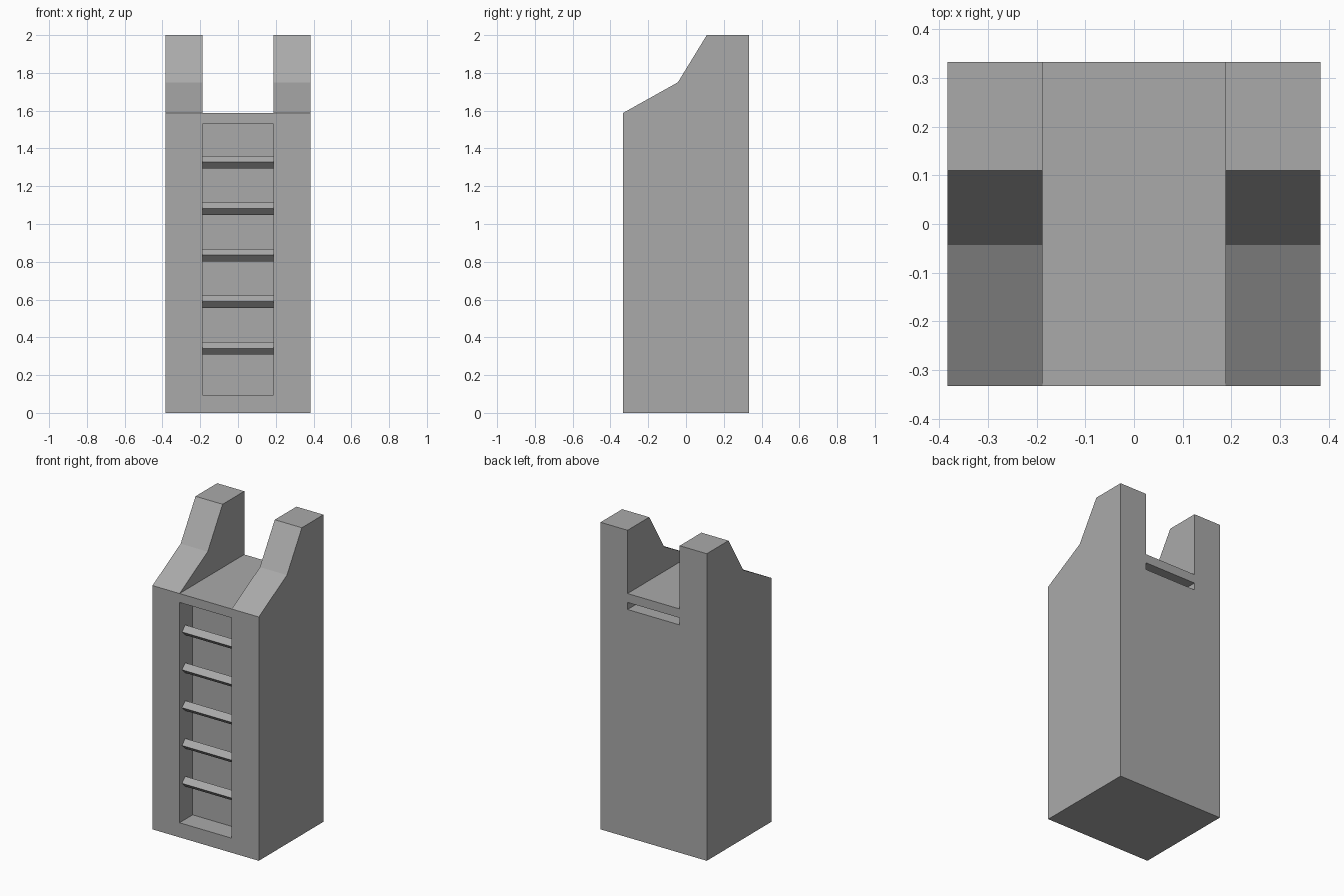
import bpy
import bmesh
import math

if "Cube" in bpy.data.objects:
    bpy.data.objects.remove(bpy.data.objects["Cube"], do_unlink=True)

HALF_W, HALF_D = 0.383, 0.333     # outer half width and half depth
SLOT = 0.188                      # half width of the channel and ladder
FLOOR = 1.588                     # height of the upper platform

grey = bpy.data.materials.new("plain grey")
grey.use_nodes = True
grey.diffuse_color = (0.4, 0.4, 0.4, 1)
grey.node_tree.nodes["Principled BSDF"].inputs["Base Color"].default_value = (0.4, 0.4, 0.4, 1)


def prism(name, profile, half_width):
    """Extrude a side profile of (y, z) points across x."""
    bm = bmesh.new()
    face = bm.faces.new([bm.verts.new((-half_width, y, z)) for y, z in profile])
    extruded = bmesh.ops.extrude_face_region(bm, geom=[face])["geom"]
    moved = [v for v in extruded if isinstance(v, bmesh.types.BMVert)]
    bmesh.ops.translate(bm, verts=moved, vec=(2 * half_width, 0, 0))
    bmesh.ops.recalc_face_normals(bm, faces=bm.faces)
    mesh = bpy.data.meshes.new(name)
    bm.to_mesh(mesh)
    bm.free()
    mesh.materials.append(grey)
    obj = bpy.data.objects.new(name, mesh)
    bpy.context.collection.objects.link(obj)
    return obj


def cut(target, y0, y1, z0, z1):
    """Remove a box as wide as the channel from the target."""
    cutter = prism("cutter", [(y0, z0), (y1, z0), (y1, z1), (y0, z1)], SLOT)
    cutter.hide_render = True
    mod = target.modifiers.new("cut", "BOOLEAN")
    mod.operation = "DIFFERENCE"
    mod.solver = "EXACT"
    mod.object = cutter
    bpy.context.view_layer.objects.active = target
    bpy.ops.object.modifier_apply(modifier=mod.name)
    bpy.data.objects.remove(cutter, do_unlink=True)


# Tower body with stepped side walls
body = prism("tower_body", [(-HALF_D, 0), (HALF_D, 0), (HALF_D, 2), (0.11, 2),
                            (-0.043, 1.75), (-HALF_D, FLOOR)], HALF_W)

# Open channel above the platform, ladder recess, and narrow rear slot
cut(body, -0.5, 0.5, FLOOR, 2.2)
cut(body, -0.5, -0.198, 0.095, 1.53)
cut(body, -0.12, 0.5, 1.484, 1.53)

# Ladder rungs: square bars set on edge
for i in range(5):
    z = 0.342 + 0.2465 * i
    diamond = [(-0.274 + 0.034 * math.cos(a), z + 0.033 * math.sin(a))
               for a in (math.pi / 2 * k for k in range(4))]
    prism(f"ladder_rung_{i + 1}", diamond, SLOT)
